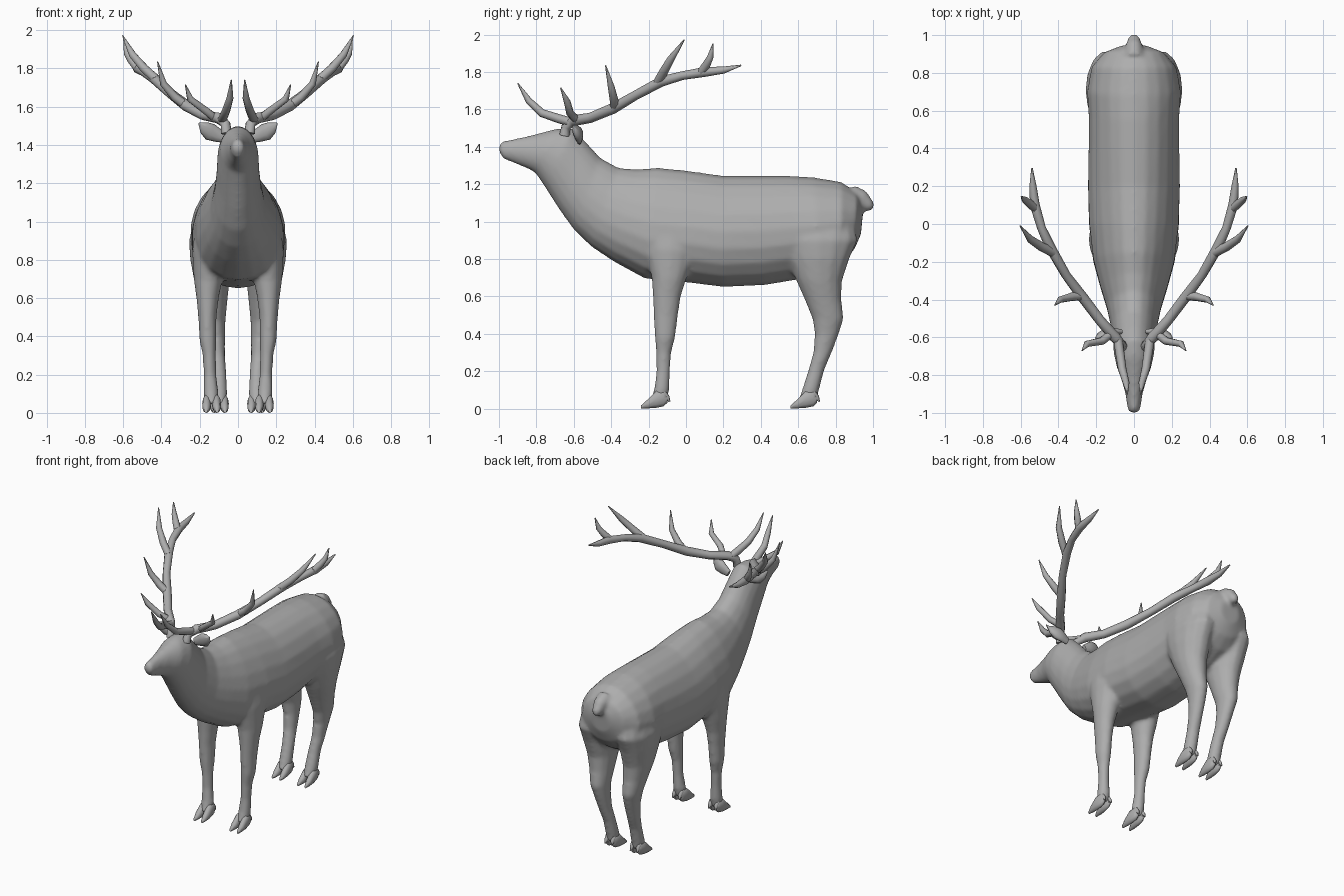
import bpy, bmesh, math
from mathutils import Vector

hide = bpy.data.materials.new("grey hide")
hide.diffuse_color = (0.42, 0.42, 0.42, 1)


def loft(bm, rings):
    """Skin a list of point rings and cap both ends."""
    vs = [[bm.verts.new(p) for p in r] for r in rings]
    n = len(vs[0])
    for a, b in zip(vs, vs[1:]):
        for i in range(n):
            bm.faces.new((a[i], a[(i + 1) % n], b[(i + 1) % n], b[i]))
    bm.faces.new(vs[0])
    bm.faces.new(vs[-1])


def circle(n):
    return [(math.cos(2 * math.pi * i / n), math.sin(2 * math.pi * i / n)) for i in range(n)]


def tube(bm, path, ref=(1, 0, 0), flat=1.0, n=8):
    """Tapered tube through (x, y, z, radius) points."""
    pts = [Vector(p[:3]) for p in path]
    rings = []
    for i, p in enumerate(pts):
        t = (pts[min(i + 1, len(pts) - 1)] - pts[max(i - 1, 0)]).normalized()
        u = t.cross(Vector(ref)).normalized()
        v = u.cross(t)
        r = path[i][3]
        rings.append([p + u * r * c + v * r * flat * s for c, s in circle(n)])
    loft(bm, rings)


def finish(bm, name, mirror=True):
    bmesh.ops.recalc_face_normals(bm, faces=bm.faces)
    me = bpy.data.meshes.new(name)
    bm.to_mesh(me)
    bm.free()
    me.materials.append(hide)
    ob = bpy.data.objects.new(name, me)
    bpy.context.collection.objects.link(ob)
    if mirror:
        ob.modifiers.new("mirror", 'MIRROR').use_mirror_merge = False
    for o in bpy.context.selected_objects:
        o.select_set(False)
    ob.select_set(True)
    bpy.context.view_layer.objects.active = ob
    bpy.ops.object.shade_smooth_by_angle(angle=math.radians(60))
    return ob


# Head, neck and trunk: top y, z, bottom y, z, half width, egg factor
trunk = [
    (-1.0, 1.41, -1.0, 1.37, .022, 0), (-.985, 1.428, -.975, 1.335, .034, 0),
    (-.9, 1.445, -.9, 1.305, .045, 0), (-.8, 1.468, -.84, 1.28, .068, 0),
    (-.7, 1.495, -.805, 1.26, .092, 0), (-.61, 1.5, -.745, 1.17, .108, 0),
    (-.545, 1.437, -.675, 1.06, .112, 0), (-.46, 1.342, -.595, .95, .125, .05),
    (-.36, 1.287, -.505, .865, .145, .1), (-.26, 1.28, -.385, .785, .178, .15),
    (-.15, 1.288, -.22, .695, .215, .2), (0, 1.273, 0, .675, .236, .2),
    (.2, 1.245, .2, .65, .243, .15), (.4, 1.245, .42, .66, .24, .1),
    (.55, 1.245, .6, .69, .24, .1), (.68, 1.237, .72, .72, .248, .1),
    (.83, 1.212, .83, .78, .225, .1), (.915, 1.155, .9, .85, .16, 0),
    (.95, 1.09, .935, .93, .07, 0)]
bm = bmesh.new()
rings = []
for ty, tz, by, bz, w, k in trunk:
    rings.append([(w * s * (1 - k * c), (ty + by) / 2 + (ty - by) / 2 * c,
                   (tz + bz) / 2 + (tz - bz) / 2 * c) for c, s in circle(20)])
loft(bm, rings)

# Legs: z, y range, x range
front_leg = [
    (1.05, -.2, .0, .08, .16), (.95, -.23, .06, .08, .225), (.85, -.22, .06, .07, .24),
    (.7, -.185, .005, .08, .232), (.6, -.178, -.027, .1, .218), (.5, -.173, -.042, .112, .208),
    (.38, -.168, -.057, .113, .202), (.3, -.16, -.078, .115, .185), (.2, -.158, -.086, .113, .18),
    (.1, -.172, -.088, .1, .182), (.045, -.19, -.1, .108, .172)]
hind_leg = [
    (1.05, .52, .89, .06, .215), (.9, .5, .92, .03, .257), (.8, .54, .875, .035, .25),
    (.68, .59, .835, .045, .228), (.58, .635, .832, .055, .203), (.48, .675, .844, .065, .18),
    (.4, .688, .818, .067, .163), (.3, .68, .78, .067, .15), (.2, .652, .738, .06, .14),
    (.1, .62, .712, .055, .14), (.045, .6, .7, .062, .13)]
for leg in (front_leg, hind_leg):
    for side in (1, -1):
        loft(bm, [[(side * ((x0 + x1) / 2 + (x1 - x0) / 2 * c),
                    (y0 + y1) / 2 + (y1 - y0) / 2 * s, z) for c, s in circle(14)]
                  for z, y0, y1, x0, x1 in leg])

# Tail
tube(bm, [(0, .88, 1.15, .05), (0, .94, 1.125, .045), (0, .975, 1.085, .035), (0, .987, 1.06, .02)], n=12)

# Blend everything into one continuous hide
body = finish(bm, "body", mirror=False)
body.modifiers.clear()
rm = body.modifiers.new("blend", 'REMESH')
rm.mode = 'VOXEL'
rm.voxel_size = 0.013
rm.use_smooth_shade = True
sm = body.modifiers.new("soften", 'SMOOTH')
sm.factor = 0.5
sm.iterations = 6

# Cloven hooves and dewclaws
for name, x, y in (("front_hooves", .138, -.24), ("hind_hooves", .097, .56)):
    bm = bmesh.new()
    for dx in (-.023, .023):
        profile = [(0, 0, .018, .008), (.035, 0, .05, .02), (.08, .002, .095, .024),
                   (.12, .01, .1, .02), (.14, .03, .08, .012)]
        loft(bm, [[(x + dx * (1.25 - 2 * d) + w * c, y + d, (z0 + z1) / 2 + (z1 - z0) / 2 * s)
                   for c, s in circle(10)] for d, z0, z1, w in profile])
        tube(bm, [(x + dx, y + .12, .085, .016), (x + dx, y + .14, .06, .013),
                  (x + dx * 1.1, y + .153, .037, .004)], n=6)
    finish(bm, name)

# Ears
bm = bmesh.new()
tube(bm, [(.07, -.57, 1.435, .025), (.105, -.57, 1.45, .036), (.145, -.575, 1.468, .046),
          (.175, -.59, 1.49, .034), (.205, -.605, 1.513, .004)], ref=(0, 1, 0), flat=.55, n=10)
finish(bm, "ears")

# Antlers: main beam followed by its tines
antler = [
    [(.06, -.65, 1.46, .028), (.065, -.64, 1.51, .026), (.1, -.60, 1.54, .03), (.18, -.51, 1.555, .027),
     (.27, -.39, 1.605, .029), (.36, -.27, 1.675, .025), (.44, -.13, 1.75, .028), (.49, -.02, 1.78, .023),
     (.525, .1, 1.8, .026), (.535, .2, 1.81, .019), (.54, .295, 1.835, .004)],
    [(.085, -.61, 1.53, .024), (.075, -.68, 1.55, .024), (.062, -.77, 1.58, .022),
     (.042, -.84, 1.645, .018), (.035, -.9, 1.74, .003)],
    [(.12, -.58, 1.54, .022), (.17, -.62, 1.58, .021), (.25, -.635, 1.64, .018), (.275, -.67, 1.715, .003)],
    [(.27, -.38, 1.605, .024), (.33, -.385, 1.65, .023), (.39, -.4, 1.72, .018), (.42, -.43, 1.835, .003)],
    [(.43, -.15, 1.745, .025), (.49, -.12, 1.8, .024), (.55, -.08, 1.87, .02), (.603, -.01, 1.972, .003)],
    [(.52, .08, 1.795, .023), (.555, .11, 1.84, .022), (.58, .13, 1.88, .017), (.597, .145, 1.952, .003)]]
bm = bmesh.new()
for branch in antler:
    tube(bm, branch)
finish(bm, "antlers")
